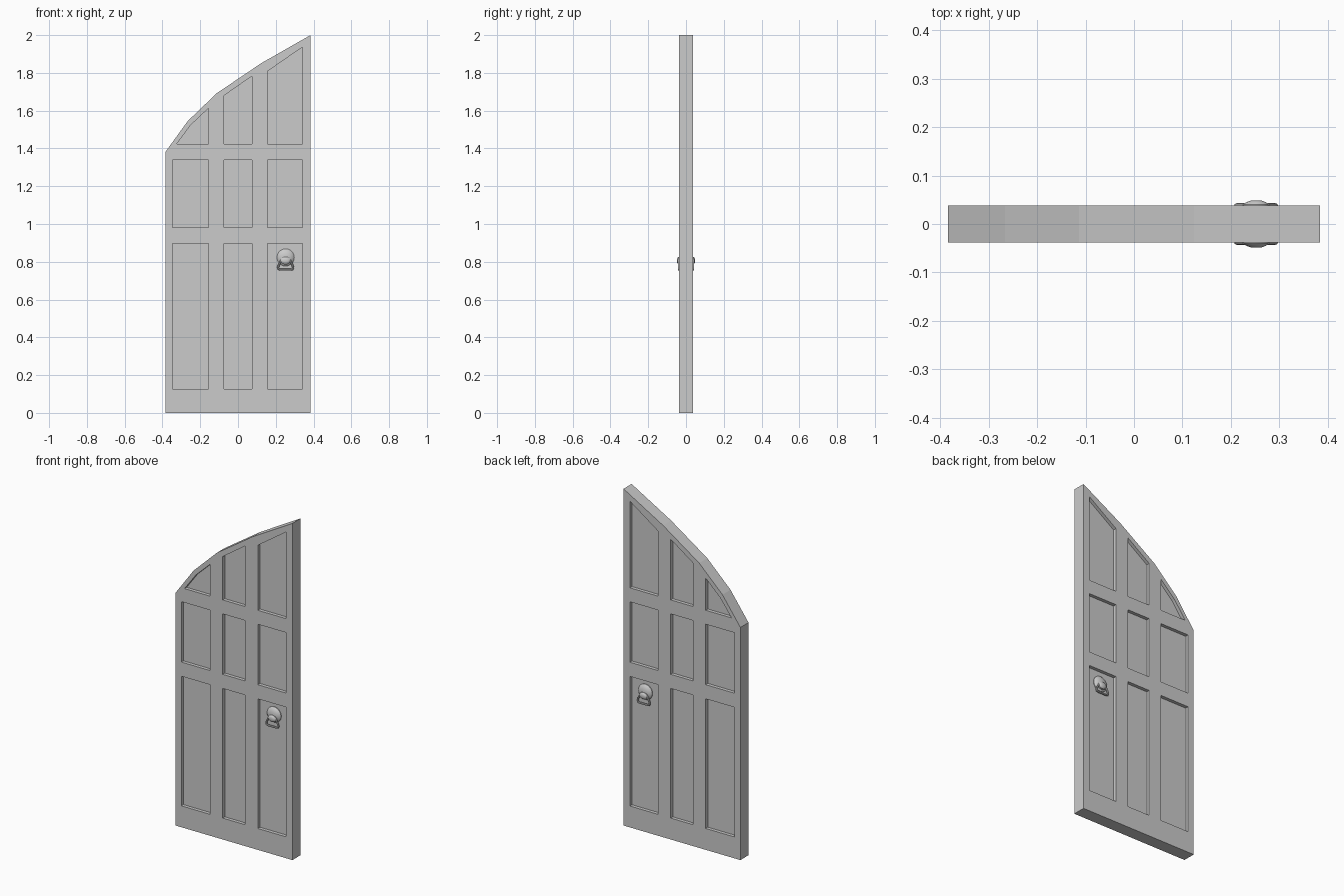
import bpy, bmesh, math

if "Cube" in bpy.data.objects:
    bpy.data.objects.remove(bpy.data.objects["Cube"])

HALF, FLOOR = 0.038, 0.018      # slab half thickness, recessed panel level
HX = 0.252                      # handle centre in x


def finish(name, bm, smooth=False):
    bmesh.ops.recalc_face_normals(bm, faces=bm.faces)
    me = bpy.data.meshes.new(name)
    bm.to_mesh(me)
    bm.free()
    ob = bpy.data.objects.new(name, me)
    bpy.context.collection.objects.link(ob)
    if smooth:
        shade(ob)
    return ob


def shade(ob):
    bpy.ops.object.select_all(action='DESELECT')
    ob.select_set(True)
    bpy.context.view_layer.objects.active = ob
    bpy.ops.object.shade_smooth_by_angle(angle=math.radians(40))


def loft(bm, a, ya, b, yb):
    """Closed prism between outline a at ya and outline b at yb."""
    va = [bm.verts.new((x, ya, z)) for x, z in a]
    vb = [bm.verts.new((x, yb, z)) for x, z in b]
    bm.faces.new(va)
    bm.faces.new(vb[::-1])
    for i in range(len(a)):
        j = (i + 1) % len(a)
        bm.faces.new((va[i], vb[i], vb[j], va[j]))


def inset(poly, d):
    """Shrink a panel outline towards its middle."""
    cx = (min(p[0] for p in poly) + max(p[0] for p in poly)) / 2
    cz = (min(p[1] for p in poly) + max(p[1] for p in poly)) / 2
    return [(x + math.copysign(d, cx - x), z + math.copysign(d, cz - z)) for x, z in poly]


# Door slab with faceted half-arch top
outline = [(-0.384, 0), (0.384, 0), (0.384, 2.0), (0.124, 1.852),
           (-0.113, 1.692), (-0.266, 1.545), (-0.384, 1.382)]
bm = bmesh.new()
loft(bm, outline, -HALF, outline, HALF)
door = finish("door_slab", bm)

# Panel outlines: two rectangular rows plus the shaped top row
cols = [(-0.351, -0.151), (-0.079, 0.079), (0.152, 0.347)]
rows = [(0.122, 0.902), (0.976, 1.345)]
panels = [[(a, c), (b, c), (b, d), (a, d)] for a, b in cols for c, d in rows]
panels += [[(-0.33, 1.418), (-0.151, 1.418), (-0.151, 1.618), (-0.256, 1.528)],
           [(-0.079, 1.418), (0.079, 1.418), (0.079, 1.788), (-0.079, 1.685)],
           [(0.152, 1.418), (0.347, 1.418), (0.347, 1.942), (0.152, 1.814)]]

# Sloped recesses cut into both faces
bm = bmesh.new()
for p in panels:
    for s in (-1, 1):
        loft(bm, inset(p, 0.005), s * FLOOR, inset(p, -0.005), s * (2 * HALF - FLOOR))
cutter = finish("panel_cutter", bm)
cutter.hide_render = True
mod = door.modifiers.new("panels", 'BOOLEAN')
mod.operation, mod.solver, mod.object = 'DIFFERENCE', 'EXACT', cutter
bpy.context.view_layer.objects.active = door
bpy.ops.object.modifier_apply(modifier=mod.name)
bpy.data.objects.remove(cutter)


def mirror(ob):
    m = ob.modifiers.new("back_side", 'MIRROR')
    m.use_axis = (False, True, False)
    m.use_mirror_merge = False


def lathe(name, z, profile, squash=1.0, n=20):
    """Round fitting turned about the y axis; profile is (radius, y)."""
    bm = bmesh.new()
    rings = [[bm.verts.new((HX + r * math.cos(2 * math.pi * i / n), -y,
                            z + squash * r * math.sin(2 * math.pi * i / n)))
              for i in range(n)] for r, y in profile]
    for a, b in zip(rings, rings[1:]):
        for i in range(n):
            bm.faces.new((a[i], a[(i + 1) % n], b[(i + 1) % n], b[i]))
    bm.faces.new(rings[0])
    bm.faces.new(rings[-1])
    mirror(finish(name, bm, True))


# Handle rose and boss
lathe("handle_rose", 0.823, [(0.046, 0.016), (0.046, 0.022), (0.038, 0.03), (0.022, 0.036), (0.006, 0.038)])
lathe("handle_boss", 0.806, [(0.027, 0.03), (0.027, 0.04), (0.02, 0.045), (0.012, 0.048)], 0.75)

# Stirrup-shaped pull ring
half = [(0.024, 0.808), (0.029, 0.795), (0.036, 0.783), (0.04, 0.77), (0.037, 0.761), (0.028, 0.758)]
path = half + [(-x, z) for x, z in reversed(half)]
cu = bpy.data.curves.new("pull_ring", 'CURVE')
cu.dimensions = '3D'
cu.bevel_depth, cu.bevel_resolution = 0.0055, 2
sp = cu.splines.new('POLY')
sp.points.add(len(path) - 1)
for pt, (x, z) in zip(sp.points, path):
    pt.co = (HX + x, -0.0375, z, 1)
sp.use_cyclic_u = True
ring = bpy.data.objects.new("pull_ring", cu)
bpy.context.collection.objects.link(ring)
bpy.ops.object.select_all(action='DESELECT')
ring.select_set(True)
bpy.context.view_layer.objects.active = ring
bpy.ops.object.convert(target='MESH')
ring = bpy.context.view_layer.objects.active
shade(ring)
mirror(ring)
